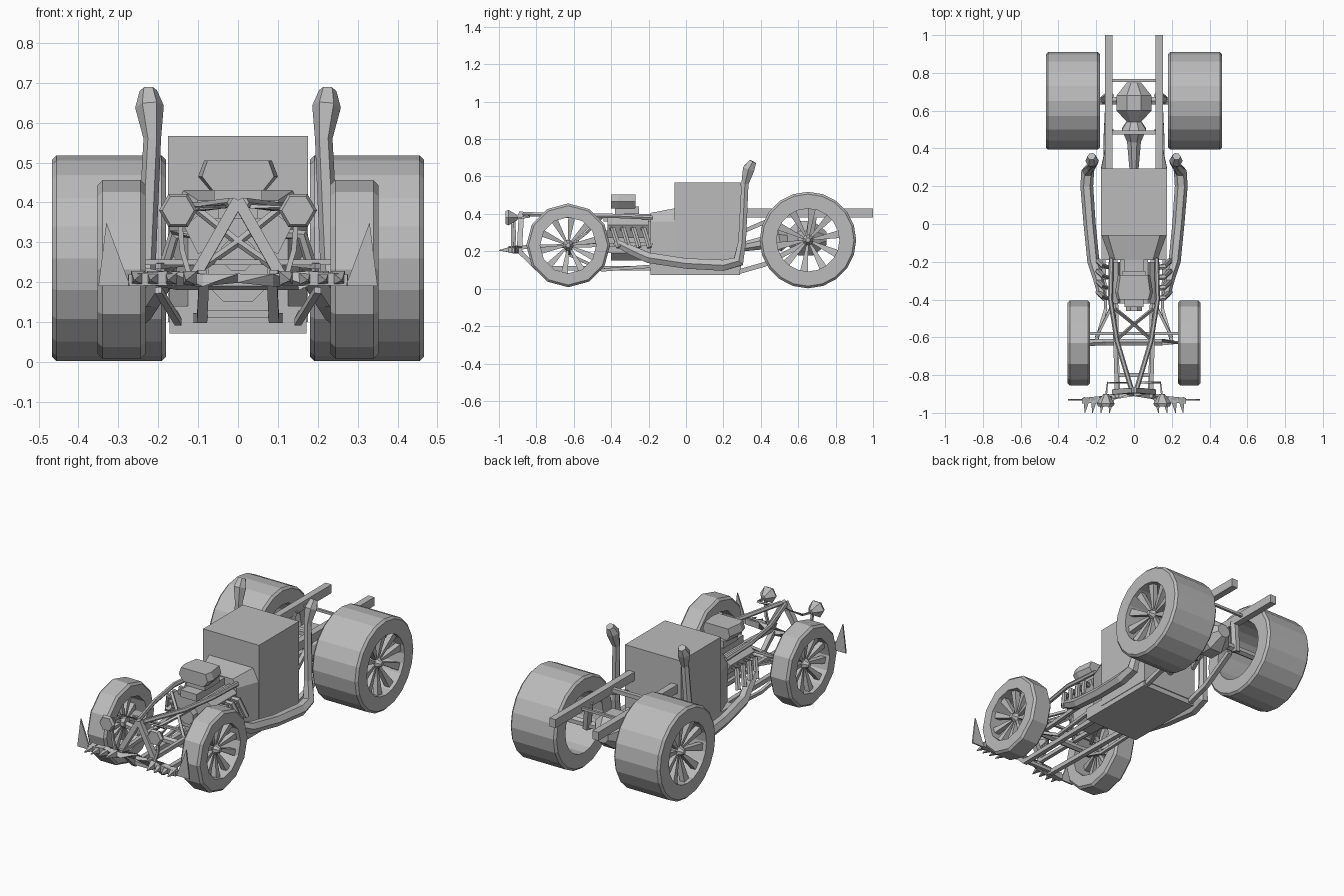
import bpy, bmesh, math
from mathutils import Vector

cube = bpy.data.objects.get("Cube")
if cube:
    bpy.data.objects.remove(cube, do_unlink=True)

grey = bpy.data.materials.new("plain grey")
grey.use_nodes = True
grey.diffuse_color = (0.5, 0.5, 0.5, 1)
grey.node_tree.nodes["Principled BSDF"].inputs["Base Color"].default_value = (0.5, 0.5, 0.5, 1)


def finish(name, bm):
    bmesh.ops.recalc_face_normals(bm, faces=bm.faces)
    mesh = bpy.data.meshes.new(name)
    bm.to_mesh(mesh)
    bm.free()
    mesh.materials.append(grey)
    ob = bpy.data.objects.new(name, mesh)
    bpy.context.scene.collection.objects.link(ob)
    return ob


def loft(name, rings, closed=False):
    """Skin a list of equally long point rings, capped unless closed."""
    bm = bmesh.new()
    rows = [[bm.verts.new(p) for p in ring] for ring in rings]
    n = len(rows[0])
    pairs = list(zip(rows, rows[1:])) + ([(rows[-1], rows[0])] if closed else [])
    for a, b in pairs:
        for i in range(n):
            j = (i + 1) % n
            bm.faces.new((a[i], a[j], b[j], b[i]))
    if not closed:
        bm.faces.new(rows[0])
        bm.faces.new(rows[-1])
    return finish(name, bm)


def box(name, x, y, z):
    return loft(name, [[(x[0], v, z[0]), (x[1], v, z[0]), (x[1], v, z[1]), (x[0], v, z[1])] for v in y])


def pipe(name, path, radius, sides=6):
    """Tube along a path; radius may be one value or one per point."""
    pts = [Vector(p) for p in path]
    radii = radius if isinstance(radius, (list, tuple)) else [radius] * len(pts)
    rings = []
    for i, p in enumerate(pts):
        t = (pts[min(i + 1, len(pts) - 1)] - pts[max(i - 1, 0)]).normalized()
        u = t.cross(Vector((1, 0, 0)))
        if u.length < 0.15:
            u = t.cross(Vector((0, 0, 1)))
        u.normalize()
        v = t.cross(u)
        angles = [math.tau * (k + 0.5) / sides for k in range(sides)]
        rings.append([p + radii[i] * (u * math.cos(a) + v * math.sin(a)) for a in angles])
    return loft(name, rings)


def wheel(name, s, x, y, z, radius, hole, sides, spokes=10):
    """Hollow tyre with a conical set of blade spokes."""
    inner, outer = x

    def polar(px, r, a):
        return (s * px, y + r * math.cos(a), z + r * math.sin(a))
    b = 0.012
    profile = [(inner, hole), (inner, radius - b), (inner + b, radius),
               (outer - b, radius), (outer, radius - b), (outer, hole)]
    loft(name + "_tyre", [[polar(px, r, math.tau * i / sides) for px, r in profile]
                          for i in range(sides)], closed=True)
    rim, mid = outer - 0.02, outer - 0.05
    for i in range(spokes):
        a = math.tau * (i + 0.3) / spokes
        ring = []
        for px, r, w in ((mid, 0.02, 0.25), (rim, hole + 0.005, 0.12)):
            ring.append([polar(px, r, a - w), polar(px, r, a + w),
                         polar(px - 0.03, r, a + w), polar(px - 0.03, r, a - w)])
        loft(name + "_spoke", ring)
    pipe(name + "_hub", [(s * (mid - 0.05), y, z), (s * mid, y, z), (s * (mid + 0.03), y, z)],
         [0.03, 0.03, 0.012], 8)


# Cab, floor pan and narrowing cowl
box("cab", (-0.175, 0.175), (-0.062, 0.295), (0.1, 0.567))
box("floor_pan", (-0.172, 0.172), (-0.19, 0.29), (0.072, 0.14))
loft("cowl", [[(-w, y, 0.1), (w, y, 0.1), (w, y, 0.36), (w * 0.8, y, h), (-w * 0.8, y, h), (-w, y, 0.36)]
              for y, w, h in ((-0.19, 0.125, 0.405), (-0.06, 0.172, 0.43))])

# Engine block, sump, intake deck and scoop
box("engine_block", (-0.075, 0.075), (-0.42, -0.19), (0.19, 0.36))
loft("sump", [[(-w, -0.4, z), (w, -0.4, z), (w, -0.19, z), (-w, -0.19, z)]
              for w, z in ((0.035, 0.15), (0.075, 0.19))])
box("intake_deck", (-0.05, 0.05), (-0.44, -0.19), (0.36, 0.4))
box("carburettor", (-0.06, 0.06), (-0.38, -0.25), (0.4, 0.44))
loft("air_scoop", [[(-0.1 * k, y, 0.465), (-0.07 * k, y, 0.43), (0.07 * k, y, 0.43), (0.1 * k, y, 0.465),
                    (0.085 * k, y, 0.505), (-0.085 * k, y, 0.505)]
                   for y, k in ((-0.4, 0.9), (-0.36, 1), (-0.27, 0.85))])
pipe("front_pulley", [(0, -0.46, 0.27), (0, -0.42, 0.27)], 0.045, 8)

for s in (-1, 1):
    side = "left_" if s > 0 else "right_"

    def part(name, pts, r, sides=6):
        return pipe(side + name, [(s * x, y, z) for x, y, z in pts], r, sides)

    # Wheels and half axles
    wheel(side + "rear_wheel", s, (0.18, 0.467), 0.652, 0.26, 0.258, 0.168, 20)
    wheel(side + "front_wheel", s, (0.232, 0.352), -0.63, 0.232, 0.224, 0.15, 12)
    part("rear_axle", [(0.05, 0.652, 0.26), (0.40, 0.652, 0.26)], 0.022)
    part("front_axle", [(0, -0.625, 0.2), (0.15, -0.625, 0.2), (0.31, -0.63, 0.232)], 0.02)

    # Upper rear rail, crossing struts and lower arms
    box(side + "rear_rail", sorted((s * 0.115, s * 0.153)), (0.28, 1.0), (0.38, 0.428))
    part("rear_strut", [(0.165, 0.29, 0.3), (0.12, 0.5, 0.39)], 0.015, 4)
    part("rear_arm", [(0.15, 0.28, 0.09), (0.15, 0.42, 0.13), (0.14, 0.63, 0.24)], 0.018, 4)
    part("rear_shock", [(0.13, 0.68, 0.4), (0.16, 0.655, 0.24)], 0.025)

    # Exhaust with a tall flared stack
    part("exhaust", [(0.17, -0.38, 0.25), (0.19, -0.28, 0.2), (0.215, -0.2, 0.165), (0.235, 0, 0.135),
                     (0.25, 0.2, 0.125), (0.245, 0.28, 0.145), (0.23, 0.3, 0.25), (0.215, 0.315, 0.56),
                     (0.222, 0.335, 0.64), (0.225, 0.358, 0.68)],
         [0.02, 0.03, 0.032, 0.032, 0.034, 0.034, 0.024, 0.022, 0.036, 0.022])
    for i in range(4):
        y = -0.4 + 0.055 * i
        part("header_pipe", [(0.09, y, 0.32), (0.16, y + 0.01, 0.32), (0.19, y + 0.04, 0.22)], 0.015)
    loft(side + "cylinder_head", [[(s * 0.05, y, 0.3), (s * 0.1, y, 0.27), (s * 0.135, y, 0.34), (s * 0.085, y, 0.38)]
                                  for y in (-0.42, -0.2)])

    # Front frame: lower rail, upper tube, nose legs and braces
    part("lower_rail", [(0.1, -0.18, 0.11), (0.095, -0.5, 0.11), (0.09, -0.8, 0.11), (0.085, -0.9, 0.21)], 0.018, 4)
    part("middle_rail", [(0.12, -0.18, 0.24), (0.1, -0.6, 0.23), (0.09, -0.92, 0.22)], 0.015, 4)
    part("upper_tube", [(0.12, -0.18, 0.38), (0.125, -0.4, 0.39), (0.09, -0.62, 0.39), (0.015, -0.87, 0.4)], 0.013)
    part("nose_leg", [(0, -0.88, 0.405), (0.105, -0.89, 0.22)], 0.02, 4)
    part("cross_brace", [(0.1, -0.62, 0.23), (0, -0.53, 0.3), (-0.1, -0.45, 0.38)], 0.01, 4)
    part("steering_arm", [(0.11, -0.42, 0.25), (0.2, -0.6, 0.24)], 0.01, 4)
    part("lower_wishbone", [(0.16, -0.19, 0.12), (0.15, -0.45, 0.1), (0.2, -0.62, 0.18)], 0.012, 4)

    # Headlamp on a stalk
    part("headlamp", [(0.15, -0.965, 0.38), (0.15, -0.95, 0.38), (0.148, -0.9, 0.38)], [0.04, 0.048, 0.014])
    part("lamp_stalk", [(0.148, -0.92, 0.38), (0.14, -0.915, 0.28), (0.12, -0.92, 0.21)], 0.009, 4)
    part("lamp_bracket", [(0.148, -0.91, 0.375), (0.14, -0.84, 0.385), (0.03, -0.84, 0.39)], 0.007, 4)

    # Spiked bumper bar and upright fin
    part("bumper", [(0, -0.9, 0.21), (0.09, -0.91, 0.205), (0.18, -0.93, 0.21), (0.275, -0.935, 0.205)],
         [0.016, 0.022, 0.026, 0.02], 4)
    for x in (0.12, 0.165, 0.21, 0.25):
        part("bumper_spike", [(x, -0.92, 0.21), (x + 0.01, -1.0, 0.205)], [0.026, 0.002], 4)
    loft(side + "fin", [[(s * 0.27, y, 0.19), (s * 0.35, y, 0.19), (s * 0.33, y, 0.35)] for y in (-0.935, -0.927)])

# Differential, driveshaft and rear cross members
pipe("differential", [(0, 0.54, 0.27), (0, 0.6, 0.27), (0, 0.68, 0.27), (0, 0.75, 0.27)],
     [0.04, 0.1, 0.1, 0.04], 8)
pipe("driveshaft", [(0, 0.28, 0.22), (0, 0.44, 0.25), (0, 0.5, 0.265), (0, 0.56, 0.27)], [0.025, 0.04, 0.07, 0.03], 8)
for y, r in ((0.76, 0.01), (0.485, 0.016)):
    pipe("rear_cross_member", [(-0.13, y, 0.4), (0.13, y, 0.4)], r, 4)
pipe("front_cross_member", [(-0.1, -0.8, 0.12), (0.1, -0.8, 0.12)], 0.014, 4)
pipe("steering_rod", [(-0.25, -0.58, 0.25), (0.25, -0.58, 0.25)], 0.01, 4)
